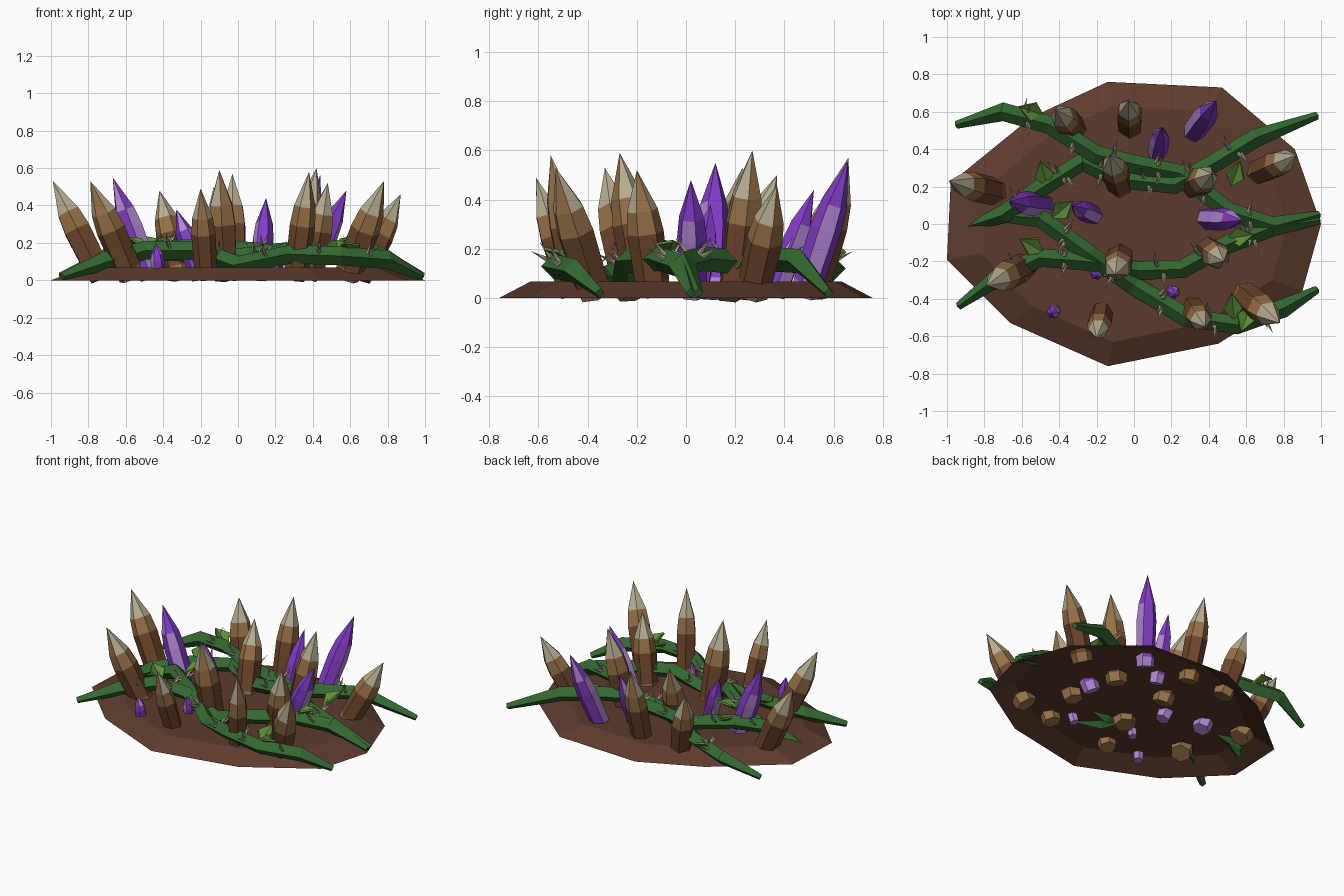
import bpy, bmesh, math, random
from mathutils import Vector, Matrix

random.seed(4)
cube = bpy.data.objects.get("Cube")
if cube:
    bpy.data.objects.remove(cube)


def material(name, r, g, b):
    m = bpy.data.materials.new(name)
    m.use_nodes = True
    m.diffuse_color = (r, g, b, 1)
    m.node_tree.nodes["Principled BSDF"].inputs["Base Color"].default_value = (r, g, b, 1)
    return m


soil = material("soil brown", .112, .044, .027)
bark = material("dark brown", .155, .063, .025)
tan = material("tan", .31, .165, .065)
cream = material("cream", .48, .42, .29)
purple = material("purple", .225, .045, .56)
lilac = material("lilac", .44, .24, .66)
green = material("vine green", .034, .14, .03)
leaf_green = material("leaf green", .11, .27, .04)


def make(name, bm, mats):
    me = bpy.data.meshes.new(name)
    bm.to_mesh(me)
    bm.free()
    for m in mats:
        me.materials.append(m)
    ob = bpy.data.objects.new(name, me)
    bpy.context.collection.objects.link(ob)
    return ob


# Ground: low mound, open underneath
outline = [(-.14, .76), (-.55, .57), (-.98, .22), (-1, -.19), (-.66, -.53), (-.14, -.76),
           (.45, -.64), (.9, -.36), (1, 0), (.86, .4), (.47, .73)]
bm = bmesh.new()
low = [bm.verts.new((x, y, 0)) for x, y in outline]
high = [bm.verts.new((x * .82, y * .83, .068)) for x, y in outline]
for i in range(len(low)):
    j = (i + 1) % len(low)
    bm.faces.new((low[i], high[i], high[j], low[j]))
bm.faces.new(high)
bmesh.ops.recalc_face_normals(bm, faces=bm.faces[:])
if max(bm.faces, key=lambda f: len(f.verts)).normal.z < 0:
    bmesh.ops.reverse_faces(bm, faces=bm.faces[:])
make("ground", bm, [soil])


def crystal(name, base, tip, radius, mats, rule):
    """Six-sided shard: buried foot, straight body, shoulder, pointed tip."""
    base, tip = Vector(base), Vector(tip)
    axis = tip - base
    turn = axis.to_track_quat('Z', 'Y').to_matrix().to_4x4()
    frame = Matrix.Translation(base) @ turn @ Matrix.Rotation(random.uniform(0, 1), 4, 'Z')
    bm = bmesh.new()
    rings = []
    for t, r in ((0, .85), (.06 / axis.length, .94), (.5, 1), (.68, .84)):
        rings.append([bm.verts.new(frame @ Vector((math.cos(k * math.pi / 3) * r * radius,
                                                   math.sin(k * math.pi / 3) * r * radius,
                                                   t * axis.length))) for k in range(6)])
    top = bm.verts.new(tip)
    bm.faces.new(rings[0][::-1]).material_index = 1
    for k in range(6):
        n = (k + 1) % 6
        for level in range(3):
            a, b = rings[level], rings[level + 1]
            bm.faces.new((a[k], a[n], b[n], b[k])).material_index = rule(level, k)
        bm.faces.new((rings[3][k], rings[3][n], top)).material_index = rule(3, k)
    make(name, bm, mats)


def wood_rule(level, k):
    return (1, 0, 1, 1 if k == 4 else 2)[level]


def gem_rule(level, k):
    if level == 3:
        return 1 if k == 5 else 0
    return 1 if level == 0 or k % 3 == 0 else 0


# Brown shards: foot x, y, then tip x, y, z, then radius
shards = [(-.73, .17, -.99, .23, .53, .08), (-.31, .5, -.42, .61, .48, .075), (-.02, .51, -.03, .66, .57, .072),
          (-.07, .19, -.13, .37, .5, .075), (.31, .2, .42, .27, .6, .078), (.65, .27, .87, .37, .46, .075),
          (-.57, -.22, -.79, -.33, .53, .08), (-.07, -.17, -.1, -.27, .59, .08), (.39, -.13, .48, -.2, .52, .075),
          (-.17, -.46, -.2, -.61, .49, .065), (.31, -.44, .38, -.55, .58, .068), (.58, -.37, .78, -.53, .53, .08)]
for i, (x, y, u, v, z, r) in enumerate(shards):
    crystal(f"brown_shard_{i + 1}", (x, y, .012), (u, v, z), r, [bark, tan, cream], wood_rule)

# Purple gems: same layout
gems = [(.31, .48, .44, .66, .56, .065), (.12, .36, .15, .52, .44, .055), (-.47, .1, -.67, .12, .55, .067),
        (-.2, .04, -.33, .1, .38, .056), (.37, .03, .58, .02, .48, .063), (-.2, -.25, -.2, -.28, .19, .035),
        (-.42, -.46, -.44, -.48, .2, .038), (.2, -.35, .22, -.38, .17, .036)]
for i, (x, y, u, v, z, r) in enumerate(gems):
    crystal(f"purple_gem_{i + 1}", (x, y, .01), (u, v, z), r, [purple, lilac], gem_rule)


def vine(name, points):
    """Four-sided tapered stem swept along straight segments."""
    pts = [Vector(p) for p in points]
    bm = bmesh.new()
    last = None
    for i, p in enumerate(pts):
        d = (pts[min(i + 1, len(pts) - 1)] - pts[max(i - 1, 0)]).normalized()
        side = d.cross(Vector((0, 0, 1))).normalized()
        up = side.cross(d)
        r = .021 if i in (0, len(pts) - 1) else .05
        ring = [bm.verts.new(p + o * r) for o in (side, up, -side, -up)]
        if last:
            for k in range(4):
                n = (k + 1) % 4
                bm.faces.new((last[k], last[n], ring[n], ring[k]))
        else:
            bm.faces.new(ring)
        last = ring
    bm.faces.new(last[::-1])
    bmesh.ops.recalc_face_normals(bm, faces=bm.faces[:])
    make(name, bm, [green])


def thorns(name, points):
    """Fans of slender spikes standing across the stem."""
    bm = bmesh.new()
    pts = [Vector(p) for p in points]
    for a, b in list(zip(pts, pts[1:]))[1:-1]:
        d = (b - a).normalized()
        side = d.cross(Vector((0, 0, 1))).normalized()
        for s in (-1.5, -.6, .6, 1.5):
            way = (side * s + Vector((0, 0, .8)) + d * random.uniform(-.3, .3)).normalized()
            spot = a.lerp(b, .5 + s * .05) + way * .078
            m = Matrix.Translation(spot) @ way.to_track_quat('Z', 'Y').to_matrix().to_4x4()
            bmesh.ops.create_cone(bm, cap_ends=True, segments=4, radius1=.011, radius2=0, depth=.09, matrix=m)
    make(name, bm, [cream])


vines = {
    "back_left_vine": [(-.95, .53, .02), (-.7, .6, .12), (-.45, .53, .15), (-.2, .37, .17), (.0, .32, .16),
                       (.25, .27, .14), (.5, .07, .16), (.74, -.01, .14), (.99, .05, .02)],
    "back_right_vine": [(.98, .58, .02), (.65, .46, .15), (.42, .32, .16), (.22, .21, .15), (-.08, .24, .11),
                        (-.28, .33, .15), (-.5, .19, .16), (-.7, .05, .12), (-.88, -.01, .02)],
    "front_right_vine": [(-.84, .05, .03), (-.5, .03, .16), (-.24, -.16, .17), (.0, -.33, .08), (.28, -.5, .14),
                         (.55, -.54, .13), (.8, -.45, .11), (.98, -.35, .02)],
    "front_left_vine": [(-.94, -.44, .02), (-.72, -.28, .1), (-.5, -.18, .16), (-.25, -.2, .16), (.02, -.25, .08),
                        (.26, -.24, .15), (.5, -.11, .16), (.73, -.02, .13), (.99, .02, .02)]}
for name, points in vines.items():
    vine(name, points)
    thorns(name.replace("vine", "thorns"), points)

# Leaves: folded diamond blades; x, y, z and heading in degrees
leaves = [(-.54, .6, .17, 160), (-.48, .26, .2, 105), (-.39, .07, .2, 40), (-.54, -.12, .2, 150),
          (.54, .26, .16, 70), (.56, -.07, .2, 10), (.53, -.45, .18, 95), (.6, -.5, .17, 250)]
for i, (x, y, z, angle) in enumerate(leaves):
    bm = bmesh.new()
    stem, left, right, point, mid = [bm.verts.new(p) for p in (
        (-.07, 0, -.02), (0, .05, .025), (0, -.05, .025), (.085, 0, .02), (.01, 0, 0))]
    for a, b in ((stem, right), (right, point), (point, left), (left, stem)):
        bm.faces.new((a, b, mid))
    leaf = make(f"leaf_{i + 1}", bm, [leaf_green])
    leaf.location = (x, y, z)
    leaf.rotation_euler = (0, -.2, math.radians(angle))
    thick = leaf.modifiers.new("thickness", 'SOLIDIFY')
    thick.thickness = .012
